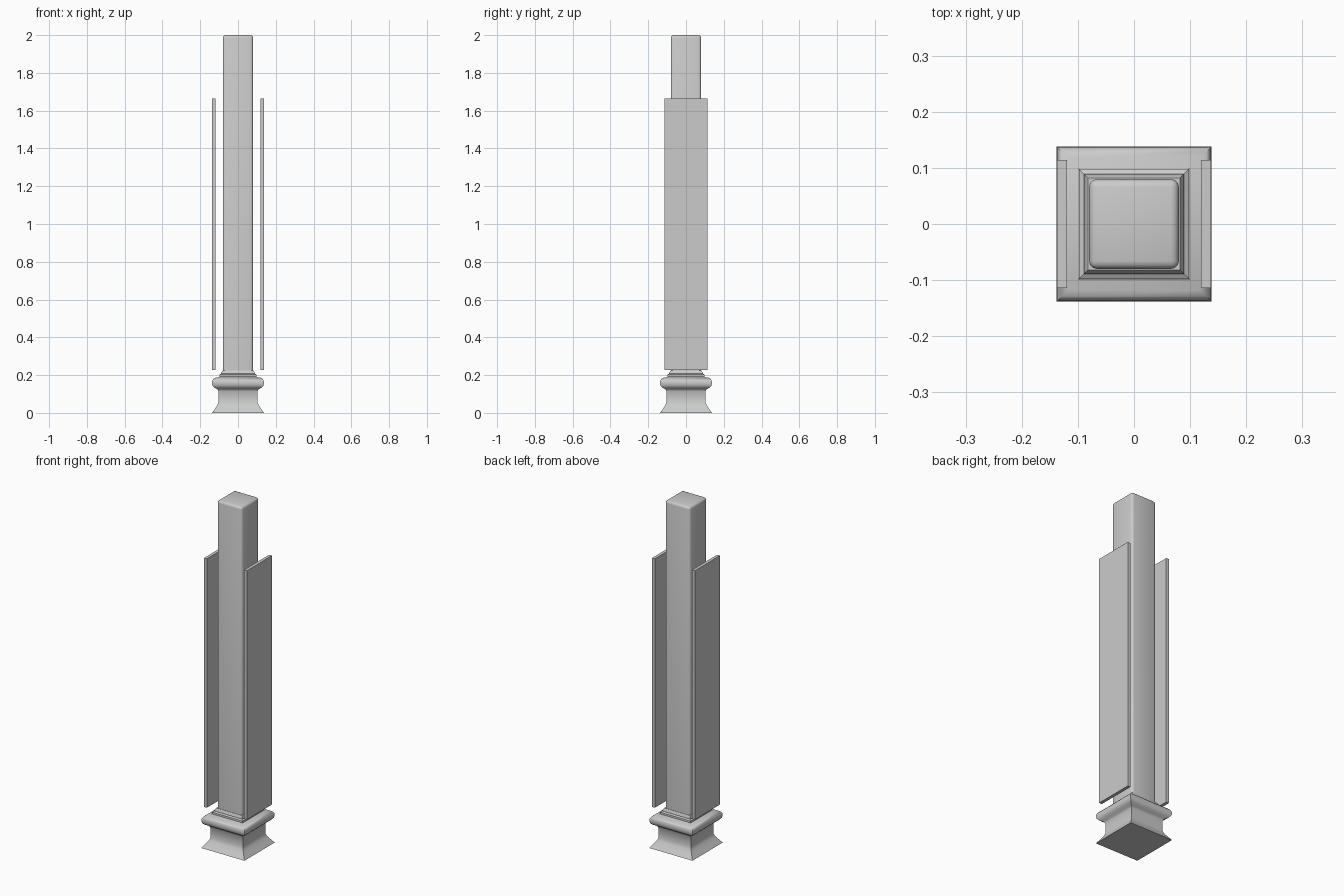
import bpy, bmesh, math

if "Cube" in bpy.data.objects:
    bpy.data.objects.remove(bpy.data.objects["Cube"])


def finish(name, bm, smooth=True):
    bmesh.ops.recalc_face_normals(bm, faces=bm.faces)
    me = bpy.data.meshes.new(name)
    bm.to_mesh(me)
    bm.free()
    ob = bpy.data.objects.new(name, me)
    bpy.context.collection.objects.link(ob)
    if smooth:
        bpy.ops.object.select_all(action='DESELECT')
        ob.select_set(True)
        bpy.context.view_layer.objects.active = ob
        bpy.ops.object.shade_smooth_by_angle(angle=math.radians(35))
    return ob


def box(name, x, y, z, bevel=0.0):
    bm = bmesh.new()
    bmesh.ops.create_cube(bm, size=1)
    for v in bm.verts:
        for i, (a, b) in enumerate((x, y, z)):
            v.co[i] = a if v.co[i] < 0 else b
    if bevel:
        edges = [e for e in bm.edges if max(v.co.z for v in e.verts) > z[0] + 1e-5]
        bmesh.ops.bevel(bm, geom=edges, offset=bevel, segments=3,
                        profile=0.5, affect='EDGES')
    return finish(name, bm, bool(bevel))


def square_loft(name, profile):
    bm = bmesh.new()
    rings = [[bm.verts.new((sx * r, sy * r, z))
              for sx, sy in ((-1, -1), (1, -1), (1, 1), (-1, 1))]
             for r, z in profile]
    for lo, hi in zip(rings, rings[1:]):
        for i in range(4):
            j = (i + 1) % 4
            bm.faces.new((lo[i], lo[j], hi[j], hi[i]))
    bm.faces.new(rings[0][::-1])
    bm.faces.new(rings[-1])
    return finish(name, bm)


# Moulded square foot: flared skirt, rounded collar, stepped neck
square_loft("moulded_base", [
    (0.138, 0.0), (0.122, 0.022), (0.109, 0.041), (0.104, 0.055),
    (0.104, 0.115), (0.110, 0.126), (0.126, 0.134), (0.135, 0.144),
    (0.138, 0.157), (0.136, 0.171), (0.129, 0.181), (0.118, 0.186),
    (0.101, 0.189), (0.098, 0.192), (0.098, 0.203), (0.089, 0.208),
    (0.089, 0.213), (0.082, 0.224)])

# Tall post with rounded edges
box("post_shaft", (-0.08, 0.08), (-0.08, 0.08), (0.20, 2.0), 0.014)

# Free-standing side panels
for s, label in ((-1, "left"), (1, "right")):
    xs = sorted((s * 0.119, s * 0.137))
    box(label + "_panel", xs, (-0.114, 0.114), (0.228, 1.665))
